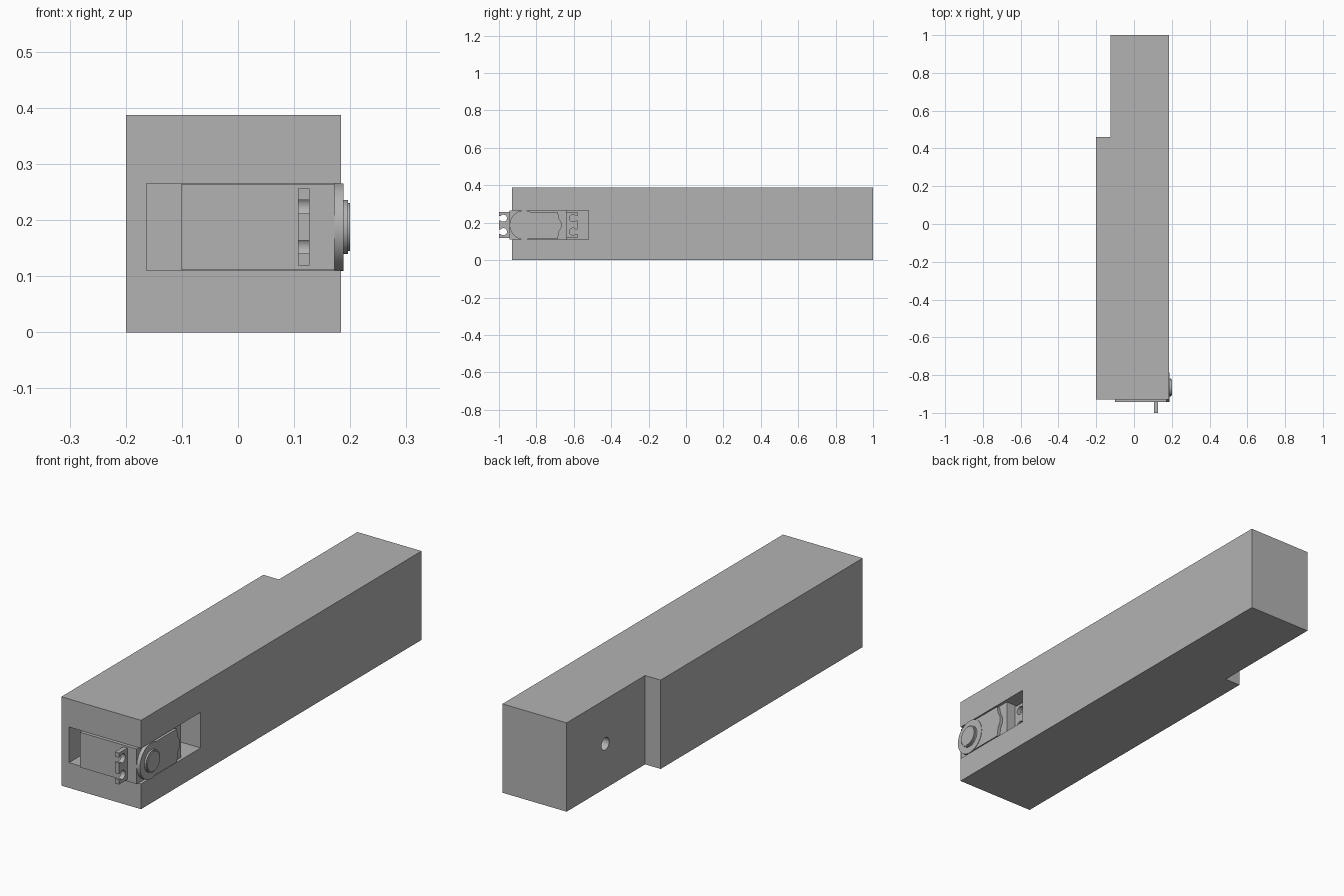
import bpy, bmesh
from math import sin, cos, asin, pi
from mathutils import Vector

cube = bpy.data.objects.get("Cube")
if cube:
    bpy.data.objects.remove(cube, do_unlink=True)

grey = bpy.data.materials.new("plain_grey")
grey.use_nodes = True
COLOUR = (0.45, 0.45, 0.45, 1)
grey.diffuse_color = COLOUR
grey.node_tree.nodes["Principled BSDF"].inputs["Base Color"].default_value = COLOUR


def prism(name, outline, axis, lo, hi):
    """Extrude a 2D outline along x (outline is y, z) or z (outline is x, y)."""
    def place(p, t):
        return (t, p[0], p[1]) if axis == "x" else (p[0], p[1], t)
    bm = bmesh.new()
    face = bm.faces.new([bm.verts.new(place(p, lo)) for p in outline])
    grown = bmesh.ops.extrude_face_region(bm, geom=[face])["geom"]
    move = Vector(place((0, 0), hi - lo))
    bmesh.ops.translate(bm, vec=move, verts=[g for g in grown if isinstance(g, bmesh.types.BMVert)])
    bmesh.ops.recalc_face_normals(bm, faces=bm.faces)
    mesh = bpy.data.meshes.new(name)
    bm.to_mesh(mesh)
    bm.free()
    mesh.materials.append(grey)
    obj = bpy.data.objects.new(name, mesh)
    bpy.context.collection.objects.link(obj)
    return obj


def rect(a0, a1, b0, b1):
    return [(a0, b0), (a1, b0), (a1, b1), (a0, b1)]


def arc(cy, cz, r, start, end, n):
    return [(cy + r * cos(start + (end - start) * i / n),
             cz + r * sin(start + (end - start) * i / n)) for i in range(n + 1)]


def circle(cy, cz, r, n=48):
    return arc(cy, cz, r, 0, 2 * pi, n)[:-1]


def activate(obj):
    bpy.ops.object.select_all(action="DESELECT")
    bpy.context.view_layer.objects.active = obj
    obj.select_set(True)


def smooth(obj):
    activate(obj)
    bpy.ops.object.shade_smooth_by_angle()


def cut(obj, cutter):
    cutter.hide_render = True
    mod = obj.modifiers.new("cut", "BOOLEAN")
    mod.operation, mod.solver, mod.object = "DIFFERENCE", "EXACT", cutter
    activate(obj)
    bpy.ops.object.modifier_apply(modifier=mod.name)
    bpy.data.objects.remove(cutter, do_unlink=True)


# Long arm with a step in one side
RIGHT, FRONT = 0.184, -0.93
arm = prism("arm_block", [(-0.2, FRONT), (RIGHT, FRONT), (RIGHT, 1), (-0.125, 1),
                          (-0.125, 0.46), (-0.2, 0.46)], "z", 0, 0.387)
# Corner pocket for the motor, and a round pin hole in the stepped side
cut(arm, prism("pocket_cutter", rect(-1.1, -0.52, 0.11, 0.265), "x", -0.163, 0.3))
cut(arm, prism("hole_cutter", circle(0.734, 0.194, 0.027, 32), "x", -0.3, -0.03))
smooth(arm)

# Motor body
MID = 0.1875
SHAFT_Y = -0.865
prism("motor_body", rect(-0.943, -0.638, 0.111, 0.264), "x", -0.101, 0.172)

# Mounting tabs: one plate with two keyhole notches at each end
TAB_MID, TAB_END = -0.79, -0.58
slot, hole_r, hole_y = 0.012, 0.019, TAB_END - 0.024
opening = asin(slot / hole_r)
half = [(TAB_END, 0.119)]
for z in (0.152, 0.224):
    half.append((TAB_END, z - slot))
    half += arc(hole_y, z, hole_r, -opening, -2 * pi + opening, 20)
    half.append((TAB_END, z + slot))
half.append((TAB_END, 0.256))
mirrored = [(2 * TAB_MID - y, z) for y, z in reversed(half)]
smooth(prism("mounting_tabs", half + mirrored, "x", 0.107, 0.127))

# Gear cover: straight plate with a small rounded end
cover_end = arc(-0.71, MID, 0.045, -0.75, 0.75, 12)
smooth(prism("gear_cover", [(SHAFT_Y, 0.113), (-0.686, 0.113), (-0.68, 0.145)] + cover_end +
             [(-0.68, 0.23), (-0.686, 0.257), (SHAFT_Y, 0.257)], "x", 0.172, 0.186))

# Round gear housing and stepped output shaft
for name, radius, lo, hi in (("gear_housing", 0.078, 0.172, 0.188),
                             ("shaft_collar", 0.048, 0.188, 0.196),
                             ("output_shaft", 0.043, 0.196, 0.2)):
    smooth(prism(name, circle(SHAFT_Y, MID, radius), "x", lo, hi))
